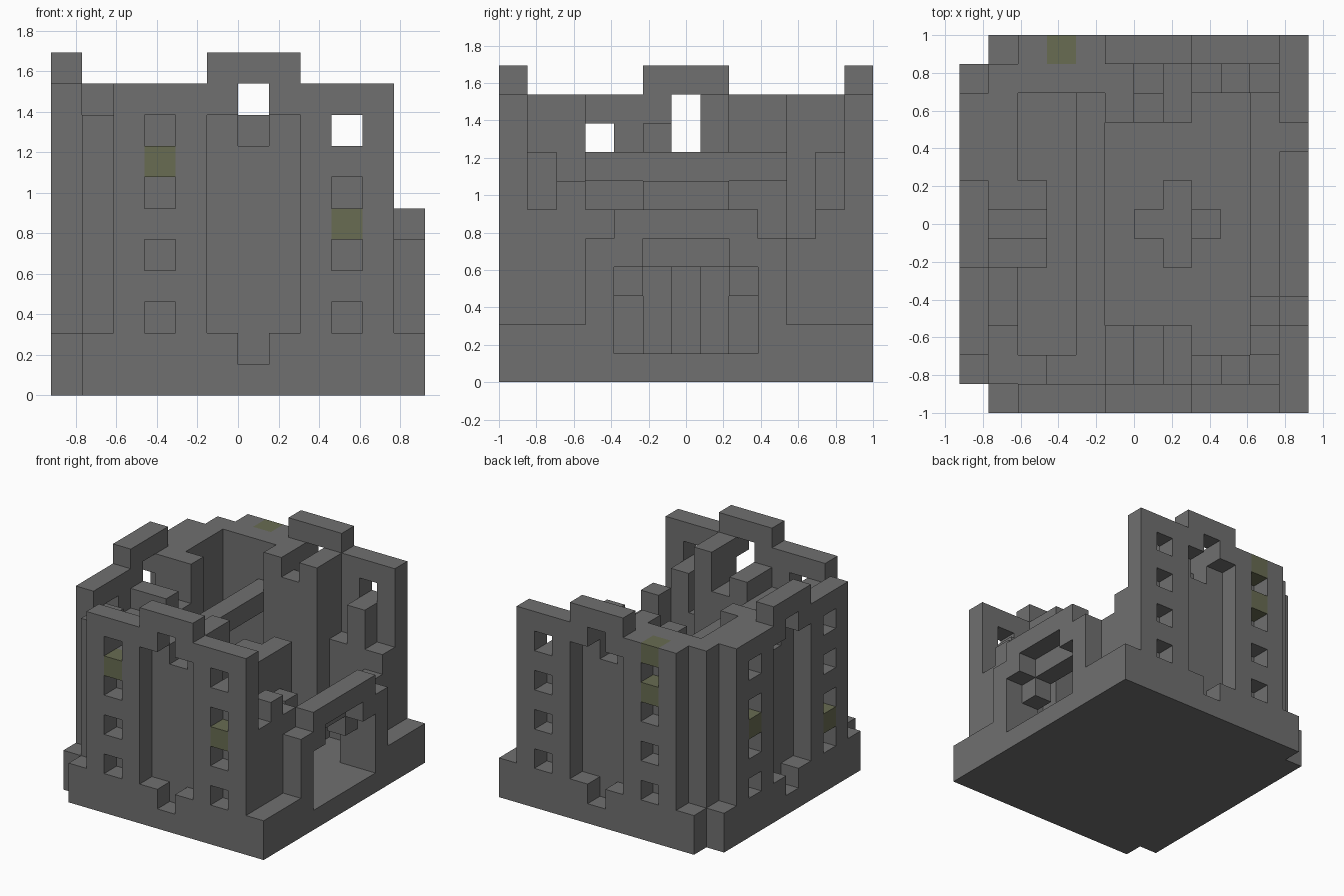
import bpy
import bmesh
from mathutils import Vector

cube = bpy.data.objects.get("Cube")
if cube:
    bpy.data.objects.remove(cube, do_unlink=True)

NX, NY = 12, 13          # footprint in blocks
U = 2 / NY               # block size
cells = {}               # block position -> part name


def fill(part, xs, ys, zs):
    for x in range(*xs):
        for y in range(*ys):
            for z in range(*zs):
                cells[x, y, z] = part


def carve(xs, ys, zs):
    for x in range(*xs):
        for y in range(*ys):
            for z in range(*zs):
                cells.pop((x, y, z), None)


def columns(part, spots, bottom=1):
    for x, y, top in spots:
        fill(part, (x, x + 1), (y, y + 1), (bottom, top))


def material(name, color):
    m = bpy.data.materials.new(name)
    m.use_nodes = True
    m.diffuse_color = color
    bsdf = m.node_tree.nodes["Principled BSDF"]
    bsdf.inputs["Base Color"].default_value = color
    bsdf.inputs["Roughness"].default_value = 0.9
    return m


stone = material("grey stone", (0.16, 0.16, 0.16, 1))
moss = material("mossy stone", (0.14, 0.15, 0.085, 1))

# Base plinth with a sunken floor and notched left-hand corners
fill("base", (0, NX), (0, NY), (0, 2))
carve((2, NX), (4, 9), (1, 2))
carve((2, 11), (2, 11), (1, 2))
for y in (0, 12):
    carve((0, 1), (y, y + 1), (0, 2))

# Outer walls with a raised middle, a tall recess and window columns
for part, y in (("front_wall", 0), ("back_wall", 12)):
    row = (y, y + 1)
    fill(part, (2, 11), row, (2, 10))
    fill(part, (5, 8), row, (10, 11))
    carve((5, 8), row, (2, 9))
    carve((6, 7), row, (1, 2))
    carve((6, 7), row, (9, 10))
    for x in (3, 9):
        for z in range(2, 9, 2):
            carve((x, x + 1), row, (z, z + 1))

fill("side_wall", (0, 1), (2, 11), (2, 10))
fill("side_wall", (0, 1), (5, 8), (10, 11))
carve((0, 1), (5, 8), (2, 9))
carve((0, 1), (6, 7), (1, 2))
carve((0, 1), (6, 7), (9, 10))
for y in (3, 9):
    for z in range(2, 9, 2):
        carve((0, 1), (y, y + 1), (z, z + 1))

# Broken inner lining: one height per block along each wall
for x, top in enumerate((9, 9, 8, 8, 9, 8, 10, 6, 8, 6), start=1):
    columns("front_lining", [(x, 1, top)])
for x, top in enumerate((10, 10, 10, 10, 10, 8, 10, 6, 8, 6), start=1):
    columns("back_lining", [(x, 11, top)])
for y, top in enumerate((9, 8, 8, 9, 8, 10, 10, 10, 10), start=2):
    columns("side_lining", [(1, y, top)])

# Buttresses behind each recess
columns("front_buttress", [(5, 2, 9), (6, 2, 8), (7, 2, 10)])
columns("back_buttress", [(5, 10, 10), (6, 10, 9), (7, 10, 10)])
columns("side_buttress", [(2, 5, 9), (2, 6, 8), (2, 7, 10)])

# Cross-shaped broken pillar and the floor beam
columns("centre_pillar", [(7, 5, 7), (7, 6, 7), (7, 7, 7), (6, 6, 7), (8, 6, 5)])
fill("floor_beam", (4, 5), (2, 11), (7, 8))

# Doorway in the ruined side
columns("door_jambs", [(11, 3, 5), (11, 9, 5), (10, 2, 7), (10, 3, 6),
                       (10, 9, 5), (10, 10, 5)])
fill("door_lintel", (11, 12), (4, 9), (4, 6))
carve((11, 12), (5, 8), (4, 5))
fill("door_lintel", (10, 11), (4, 9), (4, 5))
for y in (4, 8):
    fill("door_lintel", (10, 11), (y, y + 1), (3, 4))

# Mossy blocks between the windows
for pos in ((3, 0, 7), (9, 0, 5), (3, 12, 7), (3, 12, 9), (0, 9, 5), (0, 3, 3)):
    cells[pos] = "mossy_blocks"

# Each part becomes a mesh of its exposed block faces
DIRS = [Vector(d) for d in ((1, 0, 0), (-1, 0, 0), (0, 1, 0),
                            (0, -1, 0), (0, 0, 1), (0, 0, -1))]
origin = Vector((NX / 2, NY / 2, 0))
for part in sorted(set(cells.values())):
    bm = bmesh.new()
    for pos, owner in cells.items():
        if owner != part:
            continue
        centre = Vector(pos) + Vector((0.5, 0.5, 0.5))
        for n in DIRS:
            if tuple(int(a + b) for a, b in zip(pos, n)) in cells:
                continue
            s = Vector((n.y, n.z, n.x)) / 2
            t = n.cross(s)
            mid = centre + n / 2
            corners = (mid - s - t, mid + s - t, mid + s + t, mid - s + t)
            bm.faces.new([bm.verts.new((c - origin) * U) for c in corners])
    bmesh.ops.remove_doubles(bm, verts=bm.verts, dist=U / 100)
    bmesh.ops.dissolve_limit(bm, angle_limit=0.01, verts=bm.verts, edges=bm.edges)
    mesh = bpy.data.meshes.new(part)
    bm.to_mesh(mesh)
    bm.free()
    mesh.materials.append(moss if part == "mossy_blocks" else stone)
    bpy.context.collection.objects.link(bpy.data.objects.new(part, mesh))
